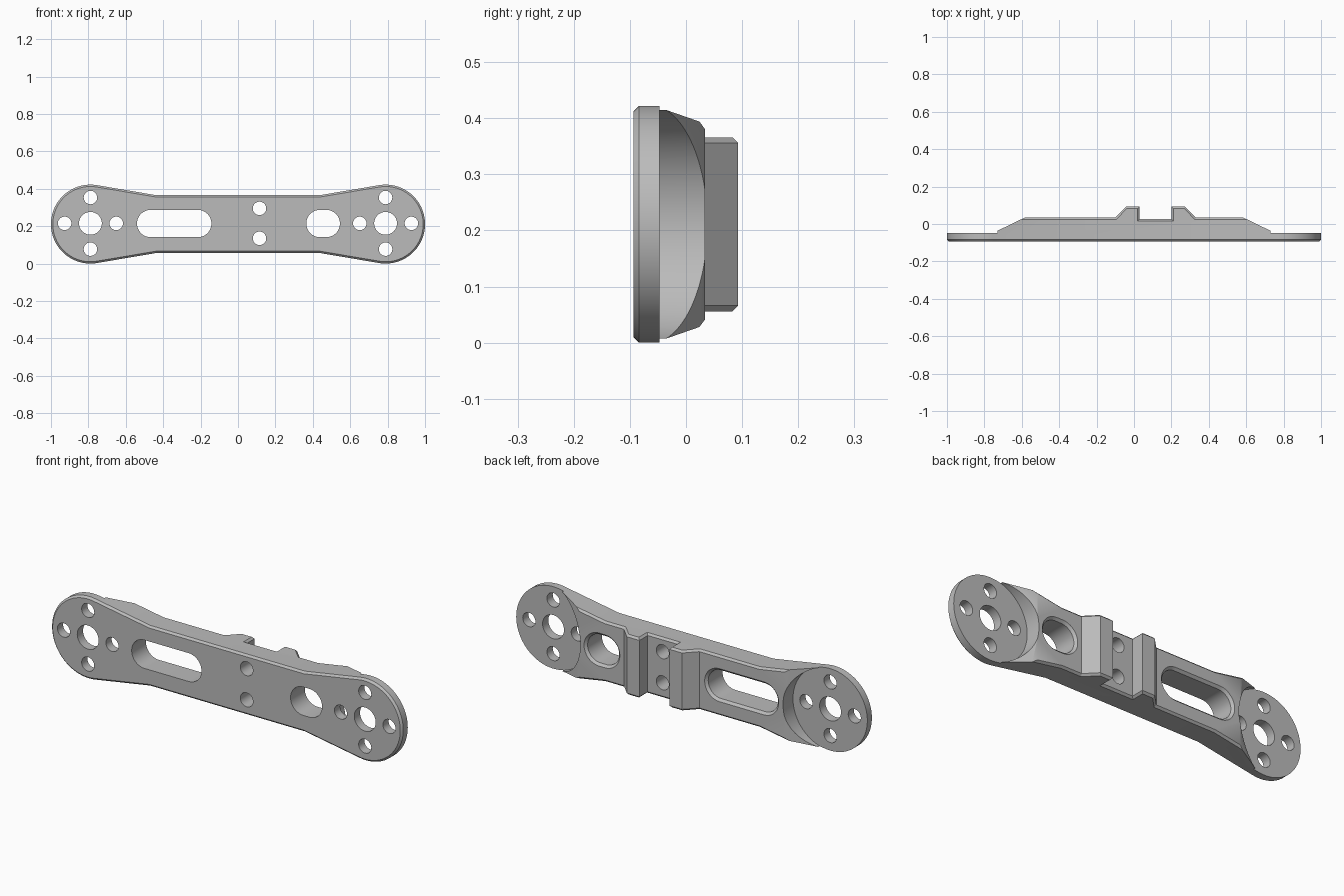
import bpy, bmesh
from math import atan2, acos, hypot, pi, cos, sin
from mathutils import Matrix

cube = bpy.data.objects.get("Cube")
if cube:
    bpy.data.objects.remove(cube)

R = 0.211            # end disc radius, also the middle height
CX = 1 - R           # end disc centre
FRONT, PLATE, BACK, PAD = -0.094, -0.047, 0.034, 0.093

grey = bpy.data.materials.new("machined grey")
grey.use_nodes = True
colour = (0.5, 0.5, 0.5, 1)
grey.diffuse_color = colour
grey.node_tree.nodes["Principled BSDF"].inputs["Base Color"].default_value = colour


def arc(cx, cz, r, a, b, n):
    return [(cx + r * cos(a + (b - a) * i / n), cz + r * sin(a + (b - a) * i / n))
            for i in range(n + 1)]


def loft(name, rings):
    """Closed solid through matching rings of 3D points."""
    bm = bmesh.new()
    rows = [[bm.verts.new(p) for p in ring] for ring in rings]
    for a, b in zip(rows, rows[1:]):
        for i in range(len(a)):
            j = (i + 1) % len(a)
            bm.faces.new((a[i], a[j], b[j], b[i]))
    bm.faces.new(rows[0])
    bm.faces.new(rows[-1])
    bmesh.ops.recalc_face_normals(bm, faces=bm.faces)
    mesh = bpy.data.meshes.new(name)
    bm.to_mesh(mesh)
    bm.free()
    ob = bpy.data.objects.new(name, mesh)
    bpy.context.collection.objects.link(ob)
    mesh.materials.append(grey)
    return ob


def layers(name, shape, sections):
    """Stack of outlines along y; each section is (y, outline offset)."""
    return loft(name, [[(x, y, z) for x, z in shape(o)] for y, o in sections])


def outline(o):
    r, waist, wx = R + o, 0.155 + o, 0.44
    dx = wx - CX
    t = atan2(waist, dx) - acos(r / hypot(dx, waist))
    right = arc(CX, R, r, -t, t, 64)
    return right + [(wx, R + waist), (-wx, R + waist)] + \
        arc(-CX, R, r, pi - t, pi + t, 64) + [(-wx, R - waist), (wx, R - waist)]


def slot(x0, x1, r):
    return lambda o: arc(x1 - r, R + 0.003, r + o, -pi / 2, pi / 2, 24) + \
        arc(x0 + r, R + 0.003, r + o, pi / 2, 3 * pi / 2, 24)


def disc(x, z, r, n=40):
    return lambda o: arc(x, z, r + o, 0, 2 * pi, n)[:-1]


def combine(target, tool, operation):
    bpy.context.view_layer.objects.active = target
    mod = target.modifiers.new("cut", 'BOOLEAN')
    mod.operation, mod.solver, mod.object = operation, 'EXACT', tool
    bpy.ops.object.modifier_apply(modifier=mod.name)
    bpy.data.objects.remove(tool)


# Arm: outline with a chamfered front edge
arm = layers("mounting_arm", outline, [(FRONT, -0.01), (FRONT + 0.01, 0), (0.2, 0)])

# Back profile: end plates, ramps and the two clamp pads around the notch
profile = [(-1.1, -0.2), (1.1, -0.2), (1.1, PLATE + 0.001), (0.75, PLATE + 0.001),
           (0.585, BACK), (0.33, BACK), (0.272, PAD), (0.2, PAD), (0.2, 0.026),
           (0.03, 0.026), (0.03, PAD), (-0.042, PAD), (-0.1, BACK), (-0.585, BACK),
           (-0.75, PLATE + 0.001), (-1.1, PLATE + 0.001)]
combine(arm, loft("back_profile", [[(x, y, z) for x, y in profile] for z in (-0.1, 0.6)]),
        'INTERSECT')

# Chamfer the upper and lower rims of the back
bm = bmesh.new()
bm.from_mesh(arm.data)
bmesh.ops.dissolve_limit(bm, angle_limit=0.005, verts=bm.verts, edges=bm.edges)
rim = []
for e in bm.edges:
    mid = (e.verts[0].co + e.verts[1].co) / 2
    if len(e.link_faces) == 2 and mid.y > 0.015 and abs(mid.x) < 0.6:
        sides = [abs(f.normal.z) > 0.9 for f in e.link_faces]
        if sides[0] != sides[1]:
            rim.append(e)
bmesh.ops.bevel(bm, geom=rim, offset=0.01, offset_type='OFFSET', segments=1,
                profile=0.5, affect='EDGES', clamp_overlap=True)
bm.to_mesh(arm.data)
bm.free()

# Round seats behind the end plates, then their bolt circles
for s in (-1, 1):
    combine(arm, layers("seat_cutter", disc(s * CX, R, R + 0.0015, 128),
                        [(PLATE, 0), (0.3, 0)]), 'DIFFERENCE')
    holes = [(0, 0, 0.061)] + [(0.138 * a, 0.138 * b, 0.036)
                               for a, b in ((1, 0), (-1, 0), (0, 1), (0, -1))]
    for dx, dz, r in holes:
        combine(arm, layers("hole_cutter", disc(s * CX + dx, R + 0.004 + dz, r),
                            [(-0.3, 0), (0.3, 0)]), 'DIFFERENCE')

# Notch bolt holes
for z in (0.135, 0.295):
    combine(arm, layers("hole_cutter", disc(0.115, z, 0.036),
                        [(-0.3, 0), (0.3, 0)]), 'DIFFERENCE')

# Lightening slots, flared at the back
for x0, x1 in ((-0.54, -0.142), (0.365, 0.545)):
    combine(arm, layers("slot_cutter", slot(x0, x1, 0.073),
                        [(-0.3, 0), (BACK - 0.012, 0), (BACK + 0.002, 0.014), (0.3, 0.014)]),
            'DIFFERENCE')

bpy.ops.object.select_all(action='DESELECT')
arm.select_set(True)
bpy.context.view_layer.objects.active = arm
bpy.ops.object.shade_smooth_by_angle(angle=0.5)
